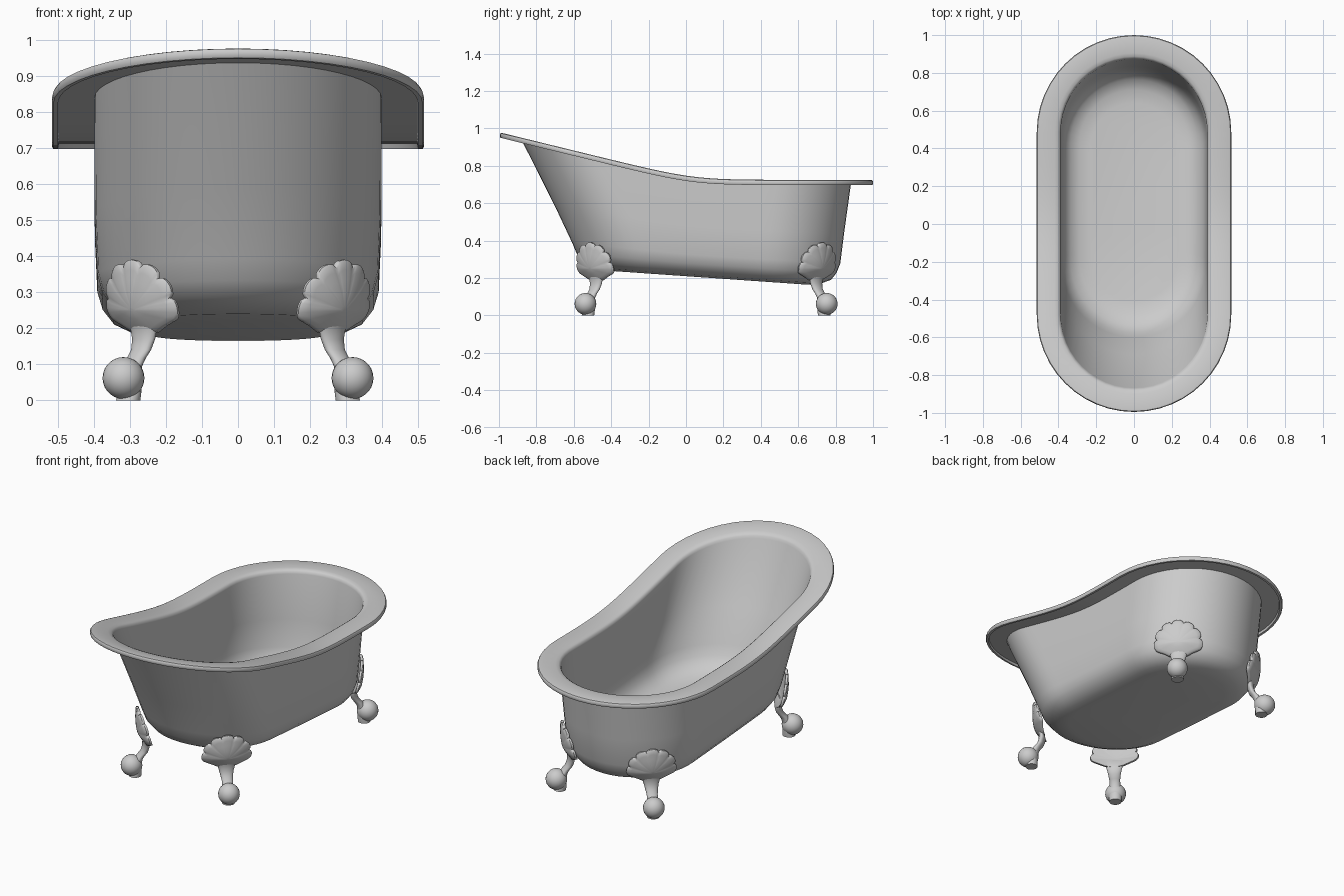
import bpy, bmesh, math
from math import sin, cos, pi

if "Cube" in bpy.data.objects:
    bpy.data.objects.remove(bpy.data.objects["Cube"], do_unlink=True)

enamel = bpy.data.materials.new("grey enamel")
enamel.use_nodes = True
COLOUR = (0.6, 0.6, 0.6, 1)
enamel.diffuse_color = COLOUR
enamel.node_tree.nodes["Principled BSDF"].inputs["Base Color"].default_value = COLOUR


def finish(name, bm, angle=40):
    bmesh.ops.recalc_face_normals(bm, faces=bm.faces)
    mesh = bpy.data.meshes.new(name)
    bm.to_mesh(mesh)
    bm.free()
    mesh.materials.append(enamel)
    ob = bpy.data.objects.new(name, mesh)
    bpy.context.collection.objects.link(ob)
    bpy.ops.object.select_all(action='DESELECT')
    ob.select_set(True)
    bpy.context.view_layer.objects.active = ob
    bpy.ops.object.shade_smooth_by_angle(angle=math.radians(angle))
    return ob


def loft(bm, rings):
    """Bridge closed rings of points and cap both ends."""
    loops = [[bm.verts.new(p) for p in ring] for ring in rings]
    n = len(loops[0])
    for a, b in zip(loops, loops[1:]):
        for i in range(n):
            j = (i + 1) % n
            bm.faces.new((a[i], a[j], b[j], b[i]))
    bm.faces.new(loops[0])
    bm.faces.new(loops[-1])


# --- tub: stadium rings between a tilted floor and a swept rim line ---
def rim_z(y):
    return 0.725 + 0.245 * 0.1 * math.log(1 + math.exp((0.04 - y) / 0.1))


def floor_z(y):
    return 0.21 - 0.07 * y


def stadium(w, front, back, arc=24, side=16):
    cf, cb = front + w, back - w
    pts = [(w * cos(pi * i / arc), cb + w * sin(pi * i / arc)) for i in range(arc + 1)]
    pts += [(-w, cb + (cf - cb) * i / side) for i in range(1, side)]
    pts += [(-w * cos(pi * i / arc), cf - w * sin(pi * i / arc)) for i in range(arc + 1)]
    pts += [(w, cf + (cb - cf) * i / side) for i in range(1, side)]
    return pts


def tub_ring(w, front, back, f, dz=0.0):
    return [(x, y, floor_z(y) * (1 - f) + rim_z(y) * f + dz)
            for x, y in stadium(w, front, back)]


# half width, front end, back end, height fraction
WALL = [(.24, -.42, .65, 0), (.30, -.49, .72, .02), (.345, -.545, .775, .06),
        (.375, -.585, .805, .13), (.39, -.61, .825, .22), (.397, -.70, .845, .5)]
# outward offset, drop below the rim line
RIM = [(.008, -.014), (.106, -.014), (.109, -.028), (.122, -.028), (.125, -.022),
       (.125, -.010), (.121, -.003), (.112, 0), (.03, 0), (.012, -.003), (.002, -.010),
       (-.002, -.024)]
SHELL = 0.01

rings = [tub_ring(*r) for r in WALL]
rings += [tub_ring(.39 + d, -.87 - d, .875 + d, 1, dz) for d, dz in RIM]
rings += [tub_ring(w - SHELL, yf + SHELL, yb - SHELL, f, SHELL)
          for w, yf, yb, f in reversed(WALL)]
bm = bmesh.new()
loft(bm, rings)
finish("tub", bm)


# --- feet: built along the corner diagonal, then placed at each corner ---
def place(sx, sy):
    """Map radius, angle off the diagonal and height to a corner of the tub."""
    centre = 0.22 if sy < 0 else 0.435

    def to_world(r, phi, z):
        a = pi / 4 + phi
        return (sx * r * cos(a), sy * (centre + r * sin(a)), z)
    return to_world


def smooth_interp(table, z):
    for (z0, r0), (z1, r1) in zip(table, table[1:]):
        if z <= z1:
            k = (z - z0) / (z1 - z0)
            return r0 + (r1 - r0) * k
    return table[-1][1]


LEAN = [(.15, .345), (.20, .375), (.25, .397), (.30, .407), (.40, .418)]


def leaf_outline():
    """Scalloped fan with a neck at the bottom, as (across, height)."""
    pts = []
    for i in range(57):
        a = math.radians(-104 + 208 * i / 56)
        scallop = abs(sin(3.5 * (a / math.radians(104)) * pi + pi / 2))
        rad = 0.124 + 0.016 * math.sqrt(scallop)
        pts.append((rad * sin(a), 0.25 + rad * cos(a)))
    pts += [(.085, .205), (.055, .19), (.02, .182), (-.02, .182), (-.055, .19), (-.085, .205)]
    return pts


def leaf(name, at):
    bm = bmesh.new()
    outline = leaf_outline()

    def ring(s, bulge):
        out = []
        for t, z in outline:
            t, z = t * s, .25 + (z - .25) * s
            out.append(at(smooth_interp(LEAN, z) + bulge, t / .40, z))
        return out
    # back face, edge, then a softly domed front
    loft(bm, [ring(.1, -.012), ring(.6, -.012), ring(1, -.010), ring(1, .002),
              ring(.95, .007), ring(.8, .010), ring(.6, .014), ring(.35, .018), ring(.1, .02)])
    finish(name, bm, 50)


# radius, height, half width, half thickness
LEG = [(.385, .235, .058, .012), (.372, .20, .050, .017), (.371, .17, .041, .019),
       (.380, .14, .034, .020), (.398, .118, .030, .022), (.414, .095, .030, .024),
       (.420, .06, .034, .026), (.424, .025, .036, .028), (.430, 0, .034, .034)]


def leg(name, at):
    bm = bmesh.new()
    rings = []
    for r, z, hw, ht in LEG:
        rings.append([at(r + ht * cos(2 * pi * i / 20), hw * sin(2 * pi * i / 20) / r, z)
                      for i in range(20)])
    loft(bm, rings)
    finish(name, bm, 50)


def ball(name, at):
    bm = bmesh.new()
    bmesh.ops.create_uvsphere(bm, u_segments=24, v_segments=14, radius=.058)
    bmesh.ops.translate(bm, verts=bm.verts, vec=at(.449, 0, .062))
    finish(name, bm, 60)


for sy, end in ((-1, "front"), (1, "back")):
    for sx, side in ((1, "left"), (-1, "right")):
        at = place(sx, sy)
        leaf(f"{end}_{side}_leg_leaf", at)
        leg(f"{end}_{side}_leg", at)
        ball(f"{end}_{side}_foot_ball", at)
